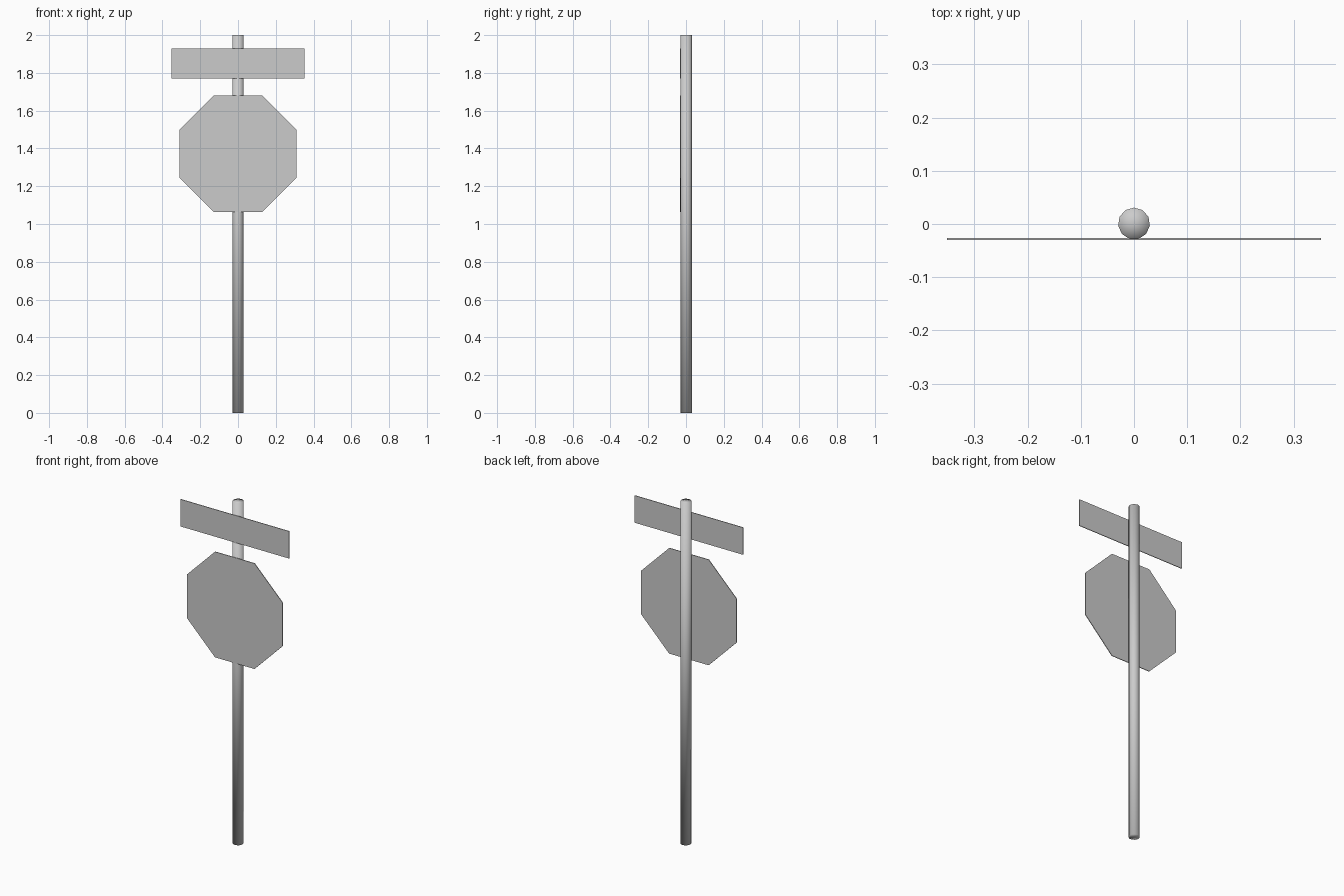
import bpy, bmesh
from math import cos, sin, pi, radians

if "Cube" in bpy.data.objects:
    bpy.data.objects.remove(bpy.data.objects["Cube"])

FRONT_Y, BACK_Y = -0.0305, -0.0265


def make_object(name, bm, smooth):
    bmesh.ops.recalc_face_normals(bm, faces=bm.faces[:])
    for f in bm.faces:
        f.smooth = smooth
    mesh = bpy.data.meshes.new(name)
    bm.to_mesh(mesh)
    bm.free()
    obj = bpy.data.objects.new(name, mesh)
    bpy.context.collection.objects.link(obj)
    return obj


def plate(name, outline):
    """Thin flat panel from an x/z outline, extruded towards the pole."""
    bm = bmesh.new()
    face = bm.faces.new([bm.verts.new((x, FRONT_Y, z)) for x, z in outline])
    result = bmesh.ops.extrude_face_region(bm, geom=[face], use_keep_orig=True)
    for v in result["geom"]:
        if isinstance(v, bmesh.types.BMVert):
            v.co.y = BACK_Y
    return make_object(name, bm, False)


# Pole: eleven-sided, fan caps, smooth shaded throughout, one vertex at the back
bm = bmesh.new()
sides, radius, height, centre_y = 11, 0.03, 2.0, 0.0008
rings = []
for z in (0.0, height):
    ring = []
    for i in range(sides):
        a = pi / 2 + 2 * pi * i / sides
        ring.append(bm.verts.new((radius * cos(a), centre_y + radius * sin(a), z)))
    hub = bm.verts.new((0, centre_y, z))
    for i in range(sides):
        bm.faces.new((hub, ring[i], ring[(i + 1) % sides]))
    rings.append(ring)
for i in range(sides):
    j = (i + 1) % sides
    bm.faces.new((rings[0][i], rings[0][j], rings[1][j], rings[1][i]))
make_object("pole", bm, True)

# Octagonal sign with flat top and bottom
R, CZ = 0.334, 1.372
plate("octagon_sign", [(R * cos(radians(22.5 + 45 * i)), CZ + R * sin(radians(22.5 + 45 * i)))
                       for i in range(8)])

# Rectangular name plate above it
plate("street_plate", [(-0.351, 1.769), (0.351, 1.769), (0.351, 1.928), (-0.351, 1.928)])
